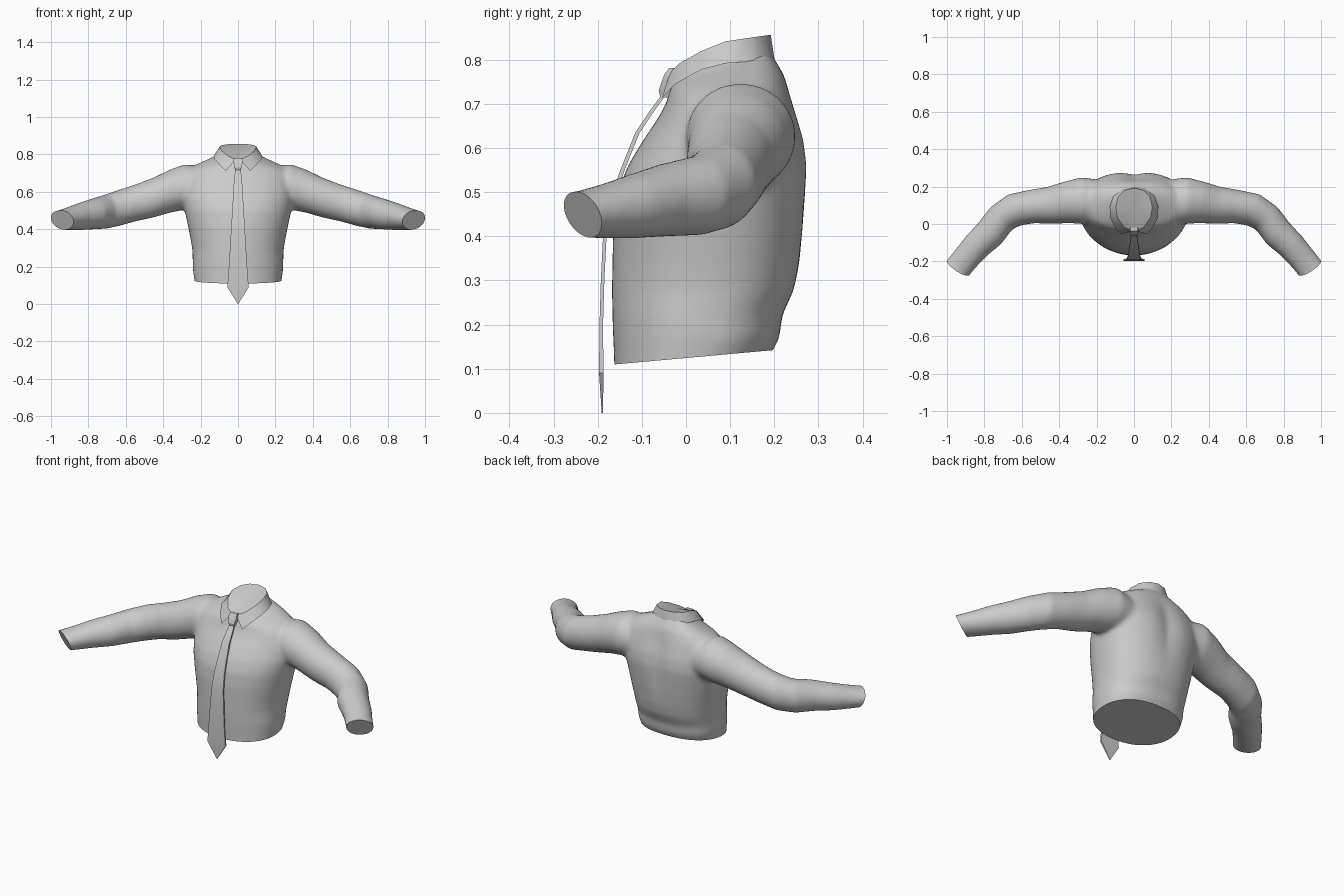
import bpy, bmesh, math
from mathutils import Vector

if "Cube" in bpy.data.objects:
    bpy.data.objects.remove(bpy.data.objects["Cube"])

grey = bpy.data.materials.new("grey_cloth")
grey.diffuse_color = (0.6, 0.6, 0.6, 1)
grey.use_nodes = True
grey.node_tree.nodes["Principled BSDF"].inputs["Base Color"].default_value = grey.diffuse_color


def make_object(name, bm, angle=35):
    bmesh.ops.recalc_face_normals(bm, faces=bm.faces)
    me = bpy.data.meshes.new(name)
    bm.to_mesh(me)
    bm.free()
    ob = bpy.data.objects.new(name, me)
    bpy.context.collection.objects.link(ob)
    me.materials.append(grey)
    bpy.ops.object.select_all(action='DESELECT')
    ob.select_set(True)
    bpy.context.view_layer.objects.active = ob
    bpy.ops.object.shade_smooth_by_angle(angle=math.radians(angle))
    return ob


def loft(bm, rings, closed=True, caps=True):
    """Skin a list of equally long point rows."""
    rows = [[bm.verts.new(p) for p in r] for r in rings]
    n = len(rows[0])
    for a, b in zip(rows, rows[1:]):
        for i in range(n if closed else n - 1):
            j = (i + 1) % n
            bm.faces.new((a[i], a[j], b[j], b[i]))
    if caps:
        bm.faces.new(rows[0])
        bm.faces.new(rows[-1])


def torso_ring(z, w, front, back, tilt=0.0, groove=0.0, n=48):
    mid = front + (back - front) * 0.5
    pts = []
    for i in range(n):
        c, s = math.cos(2 * math.pi * i / n), math.sin(2 * math.pi * i / n)
        p = 0.85 if s > 0 else 0.95          # back is a little squarer
        x = w * math.copysign(abs(c) ** p, c)
        y = mid + (back - mid) * math.copysign(abs(s) ** p, s)
        if s > 0:
            y -= groove * math.exp(-(x / 0.05) ** 2)
        pts.append((x, y, z + tilt * (y - mid)))
    return pts


def sleeve_rings(path, side, n=32):
    rings = []
    for k, (x, y, z, rh, rv) in enumerate(path):
        a, b = path[max(k - 1, 0)], path[min(k + 1, len(path) - 1)]
        d = Vector((b[0] - a[0], b[1] - a[1], 0)).normalized()
        across = Vector((-d.y, d.x, 0))
        ring = []
        for i in range(n):
            t = 2 * math.pi * i / n
            p = Vector((x, y, z)) + across * rh * math.cos(t) + Vector((0, 0, rv * math.sin(t)))
            ring.append((p.x * side, p.y, p.z))
        rings.append(ring)
    return rings


# Shirt body: height, half width, front y, back y, tilt, spine groove
body = [
    (0.05, 0.228, -0.162, 0.175), (0.12, 0.232, -0.163, 0.185), (0.17, 0.24, -0.165, 0.212),
    (0.22, 0.242, -0.167, 0.218), (0.28, 0.243, -0.168, 0.245), (0.34, 0.252, -0.167, 0.257),
    (0.42, 0.268, -0.165, 0.268, 0, 0.005), (0.50, 0.285, -0.155, 0.276, 0, 0.012),
    (0.56, 0.295, -0.132, 0.280, 0, 0.018), (0.62, 0.295, -0.096, 0.272, 0, 0.018),
    (0.67, 0.29, -0.064, 0.255, 0.02, 0.014), (0.71, 0.272, -0.045, 0.24, 0.06, 0.008),
    (0.74, 0.23, -0.04, 0.225, 0.15), (0.765, 0.165, -0.036, 0.205, 0.25),
    (0.785, 0.11, -0.025, 0.188, 0.33), (0.80, 0.09, -0.02, 0.18, 0.35),
]
# Sleeve: centre x y z, half width across, half height
arm = [
    (0.14, 0.12, 0.62, 0.11, 0.10), (0.28, 0.125, 0.627, 0.125, 0.122),
    (0.36, 0.115, 0.605, 0.112, 0.116), (0.45, 0.10, 0.57, 0.100, 0.107),
    (0.55, 0.093, 0.54, 0.090, 0.099), (0.64, 0.075, 0.513, 0.090, 0.097),
    (0.71, 0.03, 0.493, 0.084, 0.091), (0.77, -0.05, 0.482, 0.084, 0.083),
    (0.845, -0.12, 0.468, 0.077, 0.073), (0.90, -0.185, 0.457, 0.073, 0.062),
    (0.945, -0.24, 0.450, 0.073, 0.053), (0.99, -0.30, 0.445, 0.073, 0.052),
]
bm = bmesh.new()
loft(bm, [torso_ring(*r) for r in body])
for side in (1, -1):
    loft(bm, sleeve_rings(arm, side))
shirt = make_object("shirt", bm)

# Fuse body and sleeves into one soft surface
rm = shirt.modifiers.new("fuse", 'REMESH')
rm.mode, rm.voxel_size = 'VOXEL', 0.011
sm = shirt.modifiers.new("soften", 'SMOOTH')
sm.factor, sm.iterations = 0.5, 10
for m in [m.name for m in shirt.modifiers if m.name in ("fuse", "soften")]:
    bpy.ops.object.modifier_apply(modifier=m)

# Trim hem and cuffs to crisp flat ends
bm = bmesh.new()
bm.from_mesh(shirt.data)
bpy.data.objects.remove(shirt)
cuts = [((0, -0.16, 0.11), (0, 0.09, -1)),
        ((0.942, -0.232, 0.45), (0.55, -0.83, -0.4)),
        ((-0.942, -0.232, 0.45), (-0.55, -0.83, -0.4))]
for co, no in cuts:
    res = bmesh.ops.bisect_plane(bm, geom=bm.verts[:] + bm.edges[:] + bm.faces[:],
                                 plane_co=co, plane_no=no, clear_outer=True)
    rim = [e for e in res["geom_cut"] if isinstance(e, bmesh.types.BMEdge)]
    bmesh.ops.edgeloop_fill(bm, edges=rim)
make_object("shirt", bm, 40)

# Collar: band around the neck, pointed at the front
top = [(0.012, -0.036, 0.772), (0.055, -0.015, 0.792), (0.088, 0.035, 0.820),
       (0.098, 0.09, 0.842), (0.085, 0.145, 0.850), (0.05, 0.18, 0.855), (0, 0.192, 0.857)]
low = [(0.065, -0.055, 0.712), (0.098, -0.025, 0.745), (0.128, 0.035, 0.778),
       (0.130, 0.09, 0.792), (0.110, 0.15, 0.797), (0.065, 0.19, 0.795), (0, 0.202, 0.79)]


def both_sides(row):
    return row + [(-x, y, z) for x, y, z in row[-2::-1]]


bm = bmesh.new()
loft(bm, [both_sides(low), both_sides(top)], closed=False, caps=False)
make_object("collar", bm, 50)

# Neck opening surface inside the collar
bm = bmesh.new()
rim = [bm.verts.new(p) for p in both_sides(top)]
centre = bm.verts.new((0, 0.08, 0.825))
for i, v in enumerate(rim):
    bm.faces.new((v, rim[(i + 1) % len(rim)], centre))
make_object("neck_opening", bm, 50)


# Tie blade and knot: height, half width, front y, thickness
def strap(name, rows):
    bm = bmesh.new()
    loft(bm, [[(-w, y, z), (w, y, z), (w, y + d, z), (-w, y + d, z)] for z, w, y, d in rows])
    make_object(name, bm, 30)


strap("tie_blade", [
    (0.725, 0.014, -0.052, 0.01), (0.68, 0.019, -0.085, 0.01), (0.635, 0.023, -0.115, 0.01),
    (0.55, 0.028, -0.149, 0.01), (0.48, 0.032, -0.173, 0.01), (0.40, 0.037, -0.188, 0.008),
    (0.30, 0.043, -0.193, 0.008), (0.20, 0.049, -0.196, 0.008), (0.09, 0.057, -0.197, 0.01),
    (0.0, 0.001, -0.191, 0.003)])
strap("tie_knot", [
    (0.715, 0.013, -0.058, 0.02), (0.73, 0.018, -0.062, 0.03),
    (0.765, 0.025, -0.05, 0.03), (0.782, 0.02, -0.038, 0.02)])
